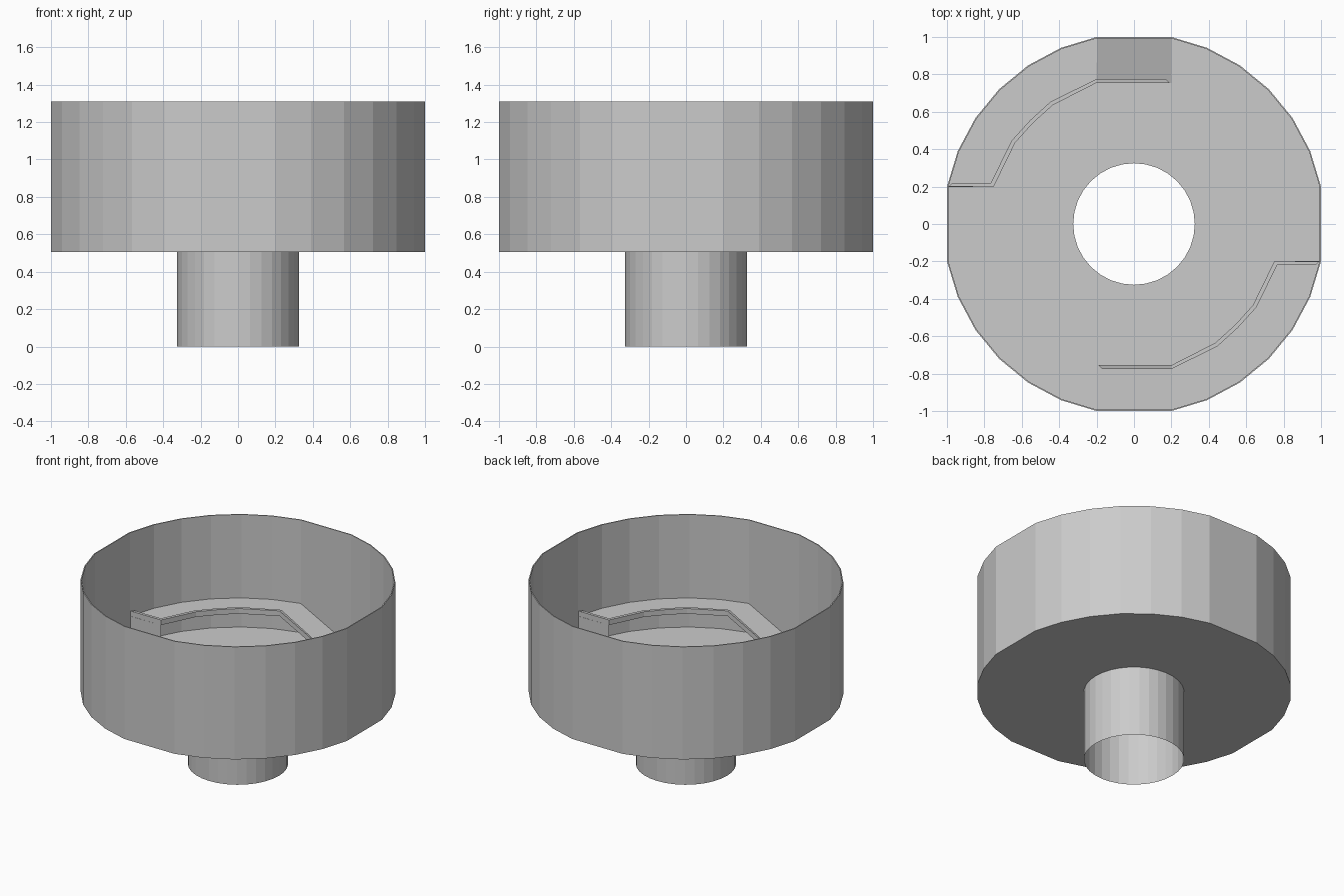
import bpy, math

if "Cube" in bpy.data.objects:
    bpy.data.objects.remove(bpy.data.objects["Cube"])

FLOOR, TOP, LEDGE, CURB = 0.505, 1.31, 0.713, 0.75
R = 1 / math.cos(math.radians(11.25))


def make(name, verts, faces):
    me = bpy.data.meshes.new(name)
    me.from_pydata(verts, [], faces)
    me.update()
    ob = bpy.data.objects.new(name, me)
    bpy.context.collection.objects.link(ob)
    return ob


def ring(pts, z):
    return [(x, y, z) for x, y in pts]


def polar(r, k):
    a = math.radians(11.25 * k)
    return (r * math.cos(a), r * math.sin(a))


def bands(n, count):
    # quads joining consecutive closed rings of n points
    return [(r * n + i, r * n + (i + 1) % n, (r + 1) * n + (i + 1) % n, (r + 1) * n + i)
            for r in range(count - 1) for i in range(n)]


# Basin wall: 32-gon with the four axis corners flattened, thin double shell
outline = [polar(R, k) for k in range(32) if k % 8]
inner = [(x * 0.993, y * 0.993) for x, y in outline]
n = len(outline)
make("basin_wall",
     ring(outline, FLOOR) + ring(outline, TOP) + ring(inner, TOP) + ring(inner, FLOOR),
     bands(n, 4))

# Floor with a round drain hole
m = 32
hole = [polar(0.325, k) for k in range(m)]
rim = [outline[i] for i in range(n)]
full = []
for k in range(m):
    # axis positions fall at the middle of each flat side
    full.append(polar(1.0 if k % 8 == 0 else R, k))
make("basin_floor", ring(hole, FLOOR) + ring(full, FLOOR), [f[::-1] for f in bands(m, 2)])

# Open drain pipe
pipe = make("drain_pipe", ring(hole, 0) + ring(hole, FLOOR), bands(m, 2))
bpy.context.view_layer.objects.active = pipe
pipe.select_set(True)
bpy.ops.object.shade_smooth_by_angle(angle=math.radians(8))
pipe.select_set(False)

# Curb edges seen from above: basin side and ledge side
curb_in = [(-0.99, 0.2), (-0.75, 0.2), (-0.635, 0.435), (-0.54, 0.54),
           (-0.435, 0.635), (-0.2, 0.755), (0.19, 0.755)]
curb_out = [(-0.97, 0.22), (-0.765, 0.22), (-0.655, 0.445), (-0.555, 0.555),
            (-0.445, 0.655), (-0.2, 0.775), (0.17, 0.775)]


def spin(ob, turn):
    ob.rotation_euler.z = turn


for side, turn in (("back", 0), ("front", math.pi)):
    # Flat ledge between the curb and the basin wall
    arc = [polar(R * 0.996, k) for k in range(15, 8, -1)]
    flat = ring(arc, LEDGE) + ring(curb_in[:0:-1][1:], LEDGE)
    spin(make("ledge_" + side, flat, [tuple(range(len(flat)))[::-1]]), turn)

    # Ramp running down from the ledge to the floor
    spin(make("ramp_" + side,
              [(-0.2, 0.755, LEDGE), (0.2, 0.755, FLOOR + 0.002),
               (0.2, 0.995, FLOOR + 0.002), (-0.2, 0.995, LEDGE)],
              [(0, 1, 2, 3)]), turn)

    # Raised curb along the ledge and down the ramp
    verts = []
    for i, (a, b) in enumerate(zip(curb_in, curb_out)):
        last = i == len(curb_in) - 1
        lo, hi = (FLOOR + 0.005, FLOOR + 0.042) if last else (LEDGE, CURB)
        verts += [(*a, lo), (*a, hi), (*b, hi), (*b, lo)]
    c = len(curb_in)
    faces = [(4 * i + j, 4 * i + (j + 1) % 4, 4 * i + 4 + (j + 1) % 4, 4 * i + 4 + j)
             for i in range(c - 1) for j in range(4)]
    faces += [(3, 2, 1, 0), tuple(4 * c - 4 + j for j in range(4))]
    spin(make("curb_" + side, verts, faces), turn)

    # Upright panel closing the high end of the ledge
    spin(make("end_panel_" + side,
              [(-0.995, 0.2, FLOOR), (-0.75, 0.2, FLOOR),
               (-0.75, 0.2, LEDGE), (-0.995, 0.2, LEDGE)],
              [(0, 1, 2, 3)]), turn)
